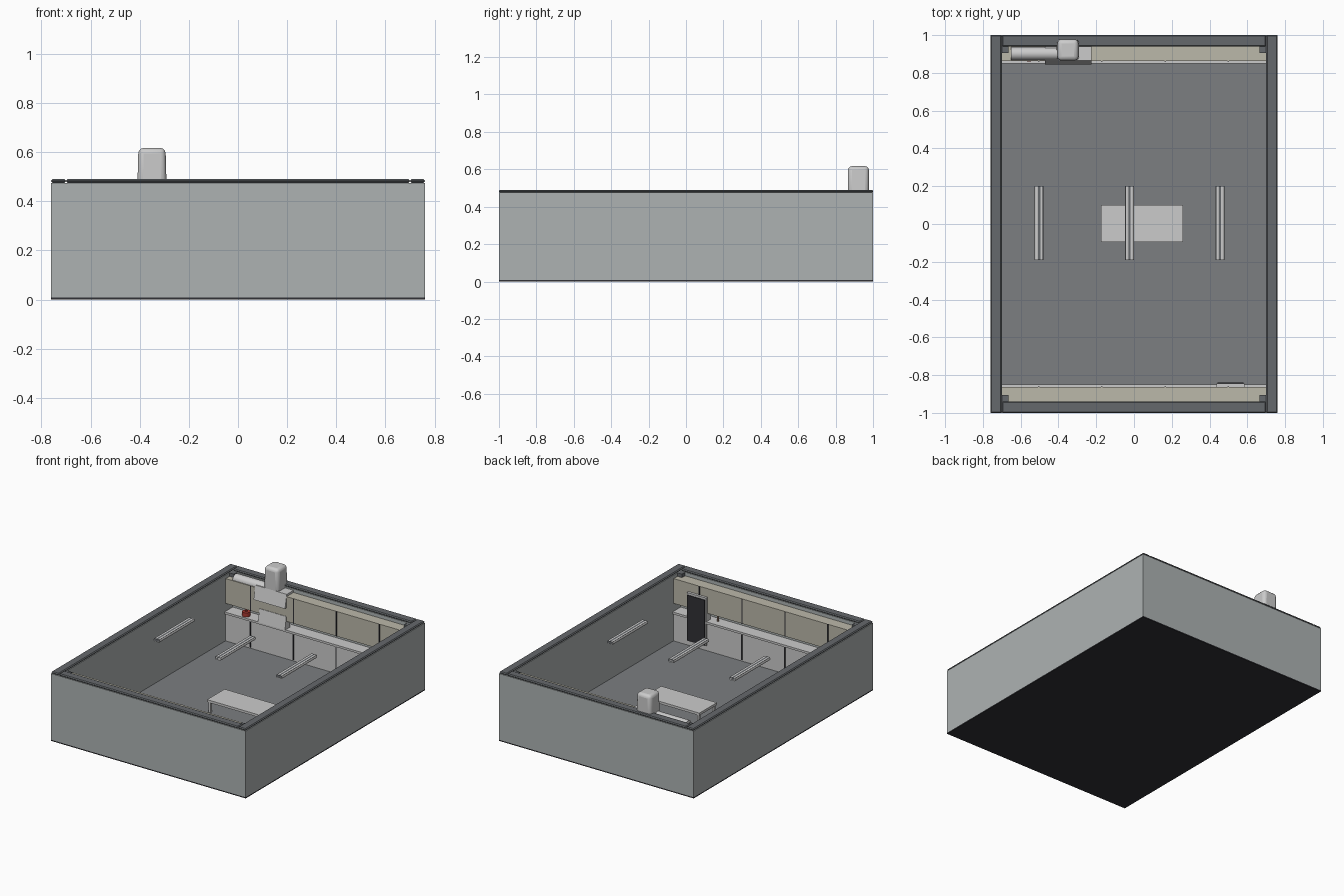
import bpy, math
from mathutils import Vector

if "Cube" in bpy.data.objects:
    bpy.data.objects.remove(bpy.data.objects["Cube"])


def material(name, r, g, b):
    m = bpy.data.materials.new(name)
    m.diffuse_color = (r, g, b, 1)
    m.use_nodes = True
    m.node_tree.nodes["Principled BSDF"].inputs["Base Color"].default_value = m.diffuse_color
    return m


WALL = material("wall_grey", 0.42, 0.45, 0.45)
DARK = material("dark_grey", 0.13, 0.14, 0.15)
FLOOR = material("floor_grey", 0.2, 0.21, 0.22)
BLACK = material("near_black", 0.03, 0.03, 0.035)
BEIGE = material("cabinet_beige", 0.5, 0.48, 0.4)
RED = material("pot_red", 0.4, 0.04, 0.03)
COPPER = material("tap_copper", 0.45, 0.3, 0.22)


def box(name, x, y, z, mat=None, bevel=0, segments=1):
    """Box from (min, max) ranges on each axis."""
    bpy.ops.mesh.primitive_cube_add(size=1)
    o = bpy.context.object
    o.name = name
    for v in o.data.vertices:
        v.co = Vector([(r[0] + r[1]) / 2 + c * (r[1] - r[0]) for r, c in zip((x, y, z), v.co)])
    if mat:
        o.data.materials.append(mat)
    if bevel:
        m = o.modifiers.new("bevel", 'BEVEL')
        m.width, m.segments = bevel, segments
    return o


def rod(name, a, b, r, mat=None, sides=16):
    """Smooth cylinder between two points."""
    a, b = Vector(a), Vector(b)
    bpy.ops.mesh.primitive_cylinder_add(vertices=sides, radius=r, depth=(b - a).length, location=(a + b) / 2)
    o = bpy.context.object
    o.name = name
    o.rotation_euler = (b - a).to_track_quat('Z', 'Y').to_euler()
    if mat:
        o.data.materials.append(mat)
    bpy.ops.object.shade_smooth_by_angle(angle=math.radians(40))
    return o


def span(s, a, b):
    """Range mirrored to the chosen side."""
    return tuple(sorted((s * a, s * b)))


# floor slab and walls
box("base", (-0.76, 0.76), (-1, 1), (0, 0.008), BLACK)
box("floor", (-0.70, 0.70), (-0.94, 0.94), (0.008, 0.012), FLOOR)
for s, side in ((-1, "front"), (1, "back")):
    box(side + "_wall", (-0.76, 0.76), span(s, 0.94, 1), (0.008, 0.475), WALL)
    box(side + "_rim", (-0.70, 0.70), span(s, 0.94, 1), (0.475, 0.49), DARK, 0.006)
for s, side in ((-1, "left"), (1, "right")):
    box(side + "_wall", span(s, 0.70, 0.76), (-0.94, 0.94), (0.008, 0.475), WALL)
    box(side + "_rim", span(s, 0.70, 0.76), (-1, 1), (0.475, 0.49), DARK, 0.006)

# kitchen runs along the front and back walls
SEAMS = (-0.505, -0.17, 0.165, 0.50)
for s, side in ((-1, "front"), (1, "back")):
    box(side + "_lower_cabinets", (-0.70, 0.70), span(s, 0.86, 0.94), (0.012, 0.205))
    box(side + "_worktop", (-0.70, 0.70), span(s, 0.85, 0.94), (0.205, 0.22))
    box(side + "_upper_cabinets", (-0.70, 0.70), span(s, 0.863, 0.94), (0.275, 0.45), BEIGE)
    for x in SEAMS:
        box(side + "_lower_gap", (x - 0.004, x + 0.004), span(s, 0.857, 0.87), (0.02, 0.205), BLACK)
        box(side + "_upper_gap", (x - 0.004, x + 0.004), span(s, 0.86, 0.87), (0.275, 0.45), BLACK)
    for t in (-1, 1):
        box(side + "_corner_post", span(t, 0.665, 0.70), span(s, 0.905, 0.94), (0.45, 0.475), DARK)

# cooker hood: canopy with sloped front, duct and chimney
hood = box("hood_canopy", (-0.47, -0.225), (0.845, 0.94), (0.37, 0.465))
for v in hood.data.vertices:
    if v.co.z > 0.4 and v.co.y < 0.9:
        v.co.y = 0.865
rod("hood_duct", (-0.65, 0.902, 0.45), (-0.40, 0.902, 0.45), 0.034, sides=24)
chimney = box("hood_chimney", (-0.41, -0.29), (0.865, 0.978), (0.44, 0.617), None, 0.022, 3)
for v in chimney.data.vertices:
    if v.co.z > 0.6:
        v.co.x = -0.35 + (v.co.x + 0.35) * 0.92
bpy.context.view_layer.objects.active = chimney
bpy.ops.object.shade_smooth_by_angle(angle=math.radians(40))

# cooker on the worktop, sloped front
cooker = box("cooker", (-0.435, -0.225), (0.845, 0.90), (0.22, 0.31))
for v in cooker.data.vertices:
    if v.co.z > 0.3 and v.co.y < 0.87:
        v.co.y = 0.86

# red pot
rod("pot", (-0.555, 0.885, 0.22), (-0.555, 0.885, 0.25), 0.026, RED, 20)
rod("pot_lid_knob", (-0.555, 0.885, 0.25), (-0.555, 0.885, 0.262), 0.007, RED, 12)

# oven tower on the front run
box("oven_frame", (0.437, 0.585), (-0.90, -0.845), (0.05, 0.39))
box("oven_door", (0.442, 0.58), (-0.85, -0.84), (0.055, 0.375), BLACK)

# tap
rod("tap_stem", (0.38, -0.90, 0.22), (0.38, -0.90, 0.30), 0.006, COPPER, 12)
rod("tap_spout", (0.38, -0.905, 0.295), (0.38, -0.865, 0.295), 0.005, COPPER, 12)

# table
box("table_top", (-0.175, 0.26), (-0.095, 0.10), (0.085, 0.102))
for x in (-0.16, 0.245):
    for y in (-0.08, 0.085):
        box("table_leg", (x - 0.008, x + 0.008), (y - 0.008, y + 0.008), (0.012, 0.085))

# ceiling strip lights: housing with two tubes
for x in (-0.502, -0.024, 0.455):
    box("light_housing", (x - 0.02, x + 0.02), (-0.19, 0.20), (0.463, 0.478), DARK)
    for t in (-0.012, 0.012):
        rod("light_tube", (x + t, -0.19, 0.468), (x + t, 0.20, 0.468), 0.012)
